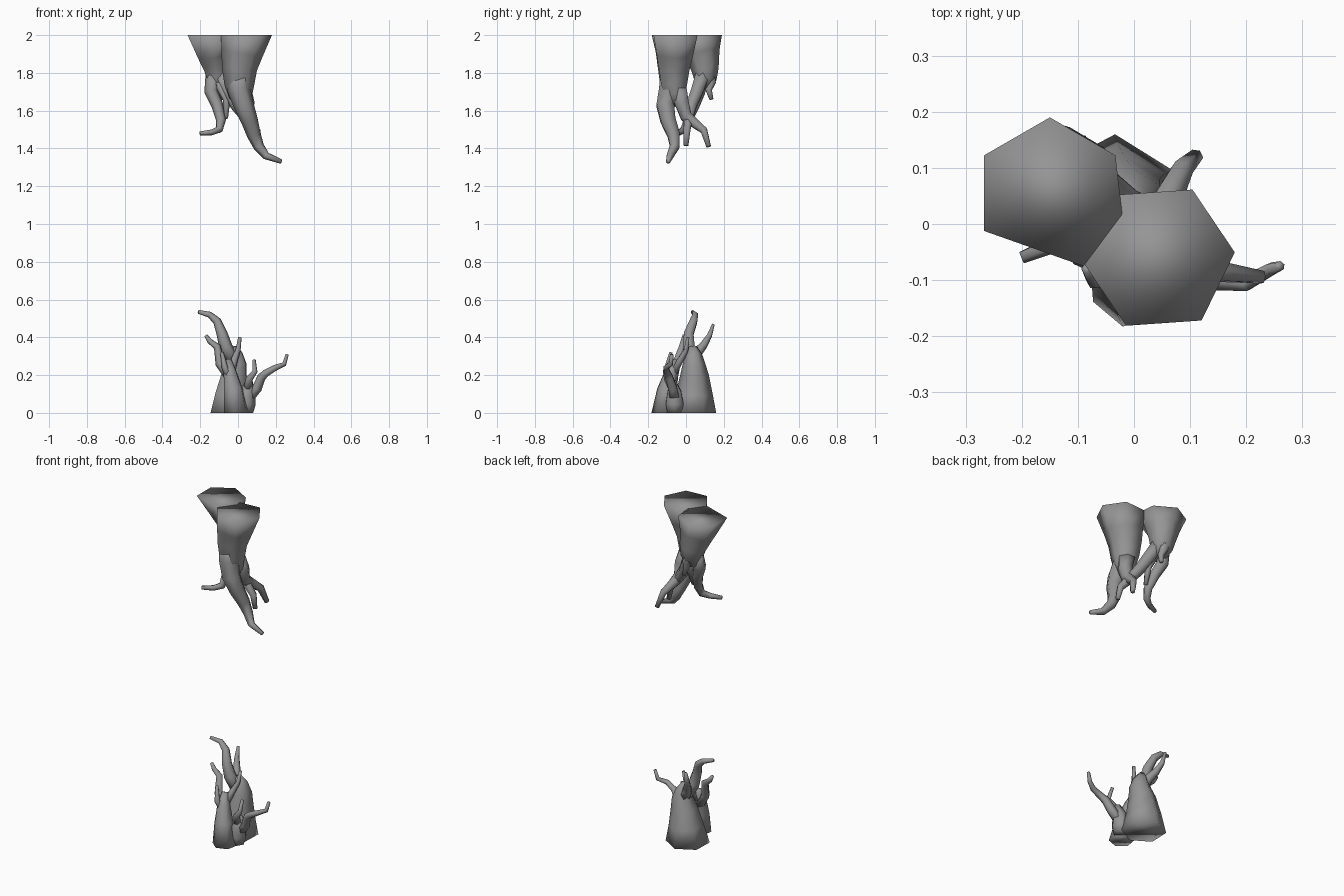
import bpy, bmesh, math
from mathutils import Vector, Matrix

cube = bpy.data.objects.get("Cube")
if cube:
    bpy.data.objects.remove(cube, do_unlink=True)

SIDES = 6

stone = bpy.data.materials.new("grey_stone")
stone.use_nodes = True
grey = (0.3, 0.3, 0.3, 1)
stone.diffuse_color = grey
stone.node_tree.nodes["Principled BSDF"].inputs["Base Color"].default_value = grey


def tube(name, path, radii, turn=0):
    """Six-sided capped tube along a path, first ring kept level."""
    points = [Vector(p) for p in path]
    bm = bmesh.new()
    rings = []
    axis = Vector((0, 0, 1 if points[-1].z > points[0].z else -1))
    side = Matrix.Rotation(math.radians(turn), 3, "Z") @ Vector((1, 0, 0))
    last = len(points) - 1
    for i, point in enumerate(points):
        if i > 0:
            before = (point - points[i - 1]).normalized()
            after = (points[min(i + 1, last)] - point).normalized()
            tangent = (before + after).normalized()
            side = axis.rotation_difference(tangent) @ side
            axis = tangent
        ring = []
        for k in range(SIDES):
            spoke = Matrix.Rotation(math.tau * k / SIDES, 3, axis) @ side
            ring.append(bm.verts.new(point + spoke * radii[i]))
        rings.append(ring)
    for low, high in zip(rings, rings[1:]):
        for k in range(SIDES):
            n = (k + 1) % SIDES
            bm.faces.new((low[k], low[n], high[n], high[k]))
    bm.faces.new(rings[0][::-1])
    bm.faces.new(rings[-1])
    bmesh.ops.recalc_face_normals(bm, faces=bm.faces)
    for face in bm.faces:
        face.smooth = True
    mesh = bpy.data.meshes.new(name)
    bm.to_mesh(mesh)
    bm.free()
    mesh.materials.append(stone)
    obj = bpy.data.objects.new(name, mesh)
    bpy.context.collection.objects.link(obj)
    return obj


def branch(name, path, start, end):
    """Branch whose thickness tapers evenly from start to end."""
    last = len(path) - 1
    return tube(name, path, [start + (end - start) * i / last for i in range(last + 1)])


# Hanging trunk at the back, its top corners pulled towards the front trunk
back = tube("upper_back_trunk",
            [(-.15, .055, 2), (-.13, .085, 1.9), (-.115, .1, 1.82), (-.11, .1, 1.77),
             (-.11, .085, 1.72)],
            [.135, .095, .073, .062, .036], turn=30)
back.data.vertices[1].co += Vector((.012, .03, 0))
back.data.vertices[2].co += Vector((.06, .005, 0))
branch("upper_back_long_branch",
       [(-.13, .09, 1.79), (-.142, .07, 1.7), (-.11, .045, 1.63), (-.09, .01, 1.55),
        (-.1, -.01, 1.5), (-.14, -.035, 1.485), (-.2, -.06, 1.48)], .042, .011)
branch("upper_back_cross_branch",
       [(-.1, .09, 1.8), (-.06, .065, 1.72), (-.01, .03, 1.63), (.05, .01, 1.55),
        (.1, .005, 1.49), (.115, .0, 1.415)], .045, .014)
branch("upper_back_spur",
       [(-.11, .12, 1.8), (-.1, .135, 1.75), (-.09, .12, 1.71), (-.08, .135, 1.66)],
       .034, .012)
branch("upper_back_short_branch",
       [(-.1, .07, 1.75), (-.06, .05, 1.66), (-.065, .02, 1.56)], .03, .012)

# Hanging trunk at the front
tube("upper_front_trunk",
     [(.045, -.06, 2), (.02, -.062, 1.9), (.008, -.065, 1.82), (.008, -.065, 1.74),
      (.015, -.06, 1.68), (.03, -.055, 1.63)],
     [.135, .11, .093, .08, .064, .035], turn=4)
branch("upper_front_long_branch",
       [(.005, -.075, 1.8), (.005, -.09, 1.71), (.03, -.11, 1.63), (.06, -.095, 1.55),
        (.085, -.065, 1.47), (.11, -.06, 1.41), (.15, -.085, 1.36), (.23, -.095, 1.33)],
       .07, .012)
branch("upper_front_rear_branch",
       [(.02, -.04, 1.72), (.045, -.022, 1.64), (.045, .0, 1.57), (.06, .045, 1.535),
        (.085, .095, 1.495), (.11, .12, 1.41)], .05, .014)

# Standing trunk at the back
tube("lower_back_trunk",
     [(-.038, .038, 0), (-.032, .044, .1), (-.02, .045, .2), (-.008, .042, .26),
      (-.015, .04, .31), (-.025, .035, .35)],
     [.122, .098, .076, .06, .044, .022], turn=28)
branch("lower_back_tall_branch",
       [(-.02, .03, .27), (-.065, .015, .35), (-.085, .015, .42), (-.11, .04, .485),
        (-.15, .05, .52), (-.21, .035, .535)], .042, .01)
branch("lower_back_rear_branch",
       [(-.02, .05, .26), (-.05, .06, .32), (-.075, .095, .36), (-.095, .125, .41),
        (-.1, .145, .47)], .036, .008)

# Standing trunk at the front
tube("lower_front_trunk",
     [(-.008, -.115, 0), (-.024, -.1, .12), (-.042, -.075, .22), (-.05, -.05, .28)],
     [.069, .054, .036, .018], turn=20)
branch("lower_front_outer_branch",
       [(-.04, -.07, .18), (-.095, -.05, .26), (-.11, -.02, .35), (-.15, -.015, .38),
        (-.17, -.01, .41)], .03, .009)
branch("lower_front_inner_branch",
       [(-.04, -.07, .2), (-.02, -.03, .28), (.0, .0, .33), (.01, .01, .4)], .024, .009)
branch("lower_front_spur",
       [(-.04, -.08, .18), (-.07, -.1, .24), (-.085, -.08, .32)], .024, .009)

# Small stump with crooked sprouts beside the standing trunks
tube("stump",
     [(.035, -.06, 0), (.04, -.06, .05), (.05, -.062, .11), (.06, -.07, .17)],
     [.045, .054, .042, .018])
branch("sprout",
       [(.055, -.06, .07), (.1, -.07, .13), (.125, -.09, .19), (.15, -.1, .212),
        (.2, -.105, .24), (.245, -.08, .258), (.26, -.075, .31)], .03, .009)
branch("sprout_twig",
       [(.05, -.07, .12), (.06, -.1, .18), (.09, -.11, .22), (.085, -.08, .28)],
       .024, .009)
